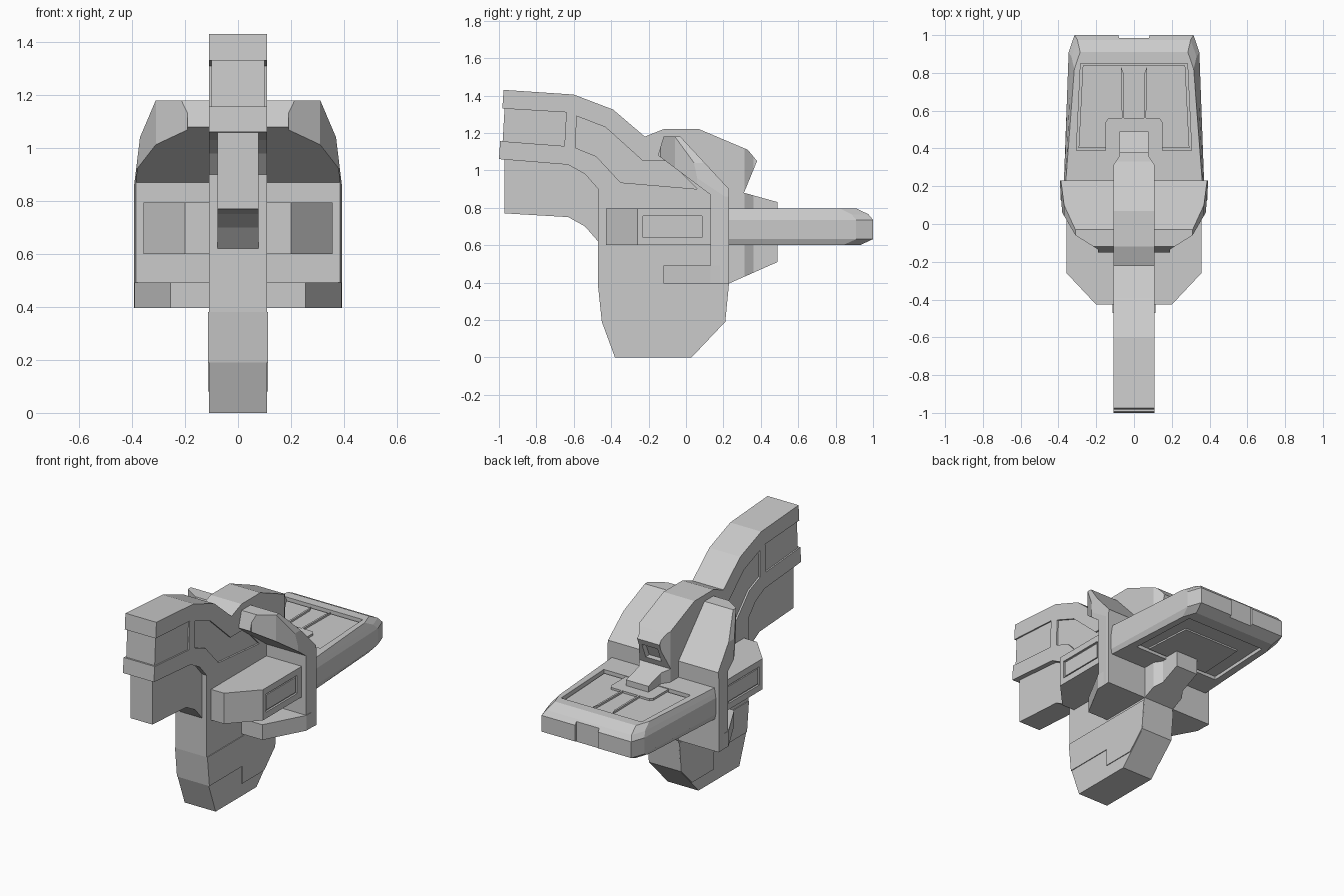
import bpy, bmesh

if "Cube" in bpy.data.objects:
    bpy.data.objects.remove(bpy.data.objects["Cube"])


def loft(name, rings):
    """Closed solid through rings of equal point count."""
    bm = bmesh.new()
    vs = [[bm.verts.new(p) for p in r] for r in rings]
    n = len(vs[0])
    for a, b in zip(vs, vs[1:]):
        for i in range(n):
            bm.faces.new((a[i], a[(i + 1) % n], b[(i + 1) % n], b[i]))
    bm.faces.new(vs[0][::-1])
    bm.faces.new(vs[-1])
    bmesh.ops.recalc_face_normals(bm, faces=bm.faces)
    me = bpy.data.meshes.new(name)
    bm.to_mesh(me)
    bm.free()
    ob = bpy.data.objects.new(name, me)
    bpy.context.collection.objects.link(ob)
    return ob


def prism(name, axis, pts, lo, hi):
    """Extrude a profile: x -> (y,z), y -> (x,z), z -> (x,y)."""
    put = {'x': lambda a, b, t: (t, a, b),
           'y': lambda a, b, t: (a, t, b),
           'z': lambda a, b, t: (a, b, t)}[axis]
    return loft(name, [[put(a, b, t) for a, b in pts] for t in (lo, hi)])


def mirrored(pts):
    return pts + [(-x, y) for x, y in reversed(pts)]


def boolean(ob, cutter, op='DIFFERENCE'):
    m = ob.modifiers.new('cut', 'BOOLEAN')
    m.object, m.operation, m.solver = cutter, op, 'EXACT'
    bpy.context.view_layer.objects.active = ob
    bpy.ops.object.modifier_apply(modifier=m.name)
    bpy.data.objects.remove(cutter)


def cut_sides(ob, pts, x):
    """Sink a panel into both flanks of a part down to half-width x."""
    boolean(ob, prism('cutter', 'x', pts, x, 0.6))
    boolean(ob, prism('cutter', 'x', pts, -0.6, -x))


# Main body: neck, hump, leg and rear bracket in one side profile
body = prism('body', 'x', [
    (-0.975, 1.43), (-0.60, 1.405), (-0.39, 1.325), (-0.22, 1.18), (-0.12, 1.22),
    (0.07, 1.22), (0.33, 1.11), (0.38, 1.05), (0.31, 0.88), (0.49, 0.83),
    (0.49, 0.51), (0.23, 0.395), (0.21, 0.19), (0.03, 0), (-0.38, 0),
    (-0.45, 0.19), (-0.47, 0.38), (-0.47, 0.90), (-0.54, 0.98), (-0.63, 1.03),
    (-1.0, 1.06)], -0.109, 0.109)
for s in (1, -1):
    boolean(body, prism('cutter', 'z', [(s * 0.13, 0.28), (s * 0.13, 0.6), (s * 0.078, 0.6),
                                        (s * 0.078, 0.36)], 0.3, 1.4))
cut_sides(body, [(-1.1, 1.335), (-0.975, 1.33), (-0.64, 1.31), (-0.65, 1.13),
                 (-0.98, 1.155), (-1.1, 1.165)], 0.100)
boolean(body, prism('cutter', 'x', [(-1.1, 1.33), (-0.97, 1.33), (-0.98, 1.155),
                                    (-1.1, 1.165)], -0.2, 0.2))
cut_sides(body, [(-0.585, 1.29), (-0.43, 1.23), (-0.23, 1.05), (-0.09, 1.05),
                 (0.06, 0.90), (-0.35, 0.935), (-0.48, 1.075), (-0.59, 1.12)], 0.098)
boolean(body, prism('cutter', 'x', [(0.44, 1.02), (0.33, 1.01), (0.29, 0.92),
                                    (0.40, 0.915)], -0.055, 0.055))

# Narrow keel under the neck
prism('neck_keel', 'x', [(-0.97, 1.10), (-0.97, 0.77), (-0.63, 0.75), (-0.54, 0.70),
                         (-0.47, 0.62), (-0.3, 0.62), (-0.3, 1.05), (-0.6, 1.10)],
      -0.077, 0.077)

# Slightly raised stepped plating on the leg
prism('leg_plating', 'x', [(-0.47, 0.38), (-0.45, 0.19), (-0.12, 0.19), (-0.12, 0.08),
                           (0.10, 0.08), (0.21, 0.19), (0.228, 0.38)], -0.114, 0.114)

# Collar: upright plate with forward-leaning hood, trimmed in front and plan view
collar = prism('collar', 'x', [(0.13, 0.395), (0.13, 0.87), (-0.15, 1.08), (-0.12, 1.18),
                               (-0.03, 1.18), (0.23, 0.90), (0.23, 0.395)], -0.5, 0.5)
boolean(collar, prism('trim', 'y', mirrored([(0.392, 0.3), (0.392, 0.86), (0.37, 1.04),
                                             (0.31, 1.181), (0.31, 1.3)]), -1, 1), 'INTERSECT')
boolean(collar, prism('trim', 'z', mirrored([(0.393, 0.4), (0.393, 0.22), (0.38, 0.06),
                                             (0.31, -0.06), (0.19, -0.135), (0.19, -0.3)]),
                      0, 2), 'INTERSECT')

# Lower lip of the collar
prism('collar_lip', 'z', mirrored([(0.39, 0.2), (0.39, 0.13), (0.255, -0.12)]), 0.395, 0.492)

# Side pods in front of the collar
for s, side in ((1, 'right'), (-1, 'left')):
    pod = prism('pod_' + side, 'z', [(s * 0.09, 0.15), (s * 0.357, 0.15), (s * 0.357, -0.26),
                                     (s * 0.20, -0.427), (s * 0.09, -0.427)], 0.60, 0.795)
    # window groove with a flush pad inside
    boolean(pod, prism('cutter', 'x', [(-0.23, 0.64), (0.085, 0.64), (0.085, 0.755),
                                       (-0.23, 0.755)], *sorted((s * 0.345, s * 0.5))))
    prism('pod_window_' + side, 'x', [(-0.22, 0.65), (0.075, 0.65), (0.075, 0.745),
                                      (-0.22, 0.745)], *sorted((s * 0.33, s * 0.353)))


# Rear deck with bevelled rim
def deck_ring(inset, back, z):
    return [(x, y, z) for x, y in mirrored([
        (0.372 - inset * 0.3, 0.2), (0.346 - inset, back - 0.09), (0.315 - inset, back)])]


deck = loft('rear_deck', [deck_ring(0.02, 0.93, 0.60), deck_ring(0, 1.0, 0.632),
                          deck_ring(0, 1.0, 0.735), deck_ring(0.015, 0.975, 0.765),
                          deck_ring(0.03, 0.91, 0.797)])


def tray(d):
    return mirrored([(0.305 - d, 0.39 + d), (0.283 - d, 0.85 - d)])


boolean(deck, prism('cutter', 'z', tray(0), 0.770, 0.9))
boolean(deck, prism('cutter', 'z', tray(0), 0.5, 0.622))
boolean(deck, prism('cutter', 'z', mirrored([(0.08, 0.985), (0.09, 1.1)]), 0.5, 0.9))
prism('deck_top_panel', 'z', tray(0.012), 0.76, 0.780)
prism('deck_under_panel', 'z', mirrored([(0.22, 0.40), (0.20, 0.72)]), 0.612, 0.64)

# Collar pad around the bracket and two ridges behind it
prism('deck_pad', 'z', mirrored([(0.15, 0.38), (0.15, 0.54), (0.135, 0.56)]), 0.765, 0.793)
for s, side in ((1, 'right'), (-1, 'left')):
    prism('deck_ridge_' + side, 'z', [(s * 0.052, 0.54), (s * 0.064, 0.54), (s * 0.068, 0.83),
                                      (s * 0.056, 0.80)], 0.765, 0.792)
